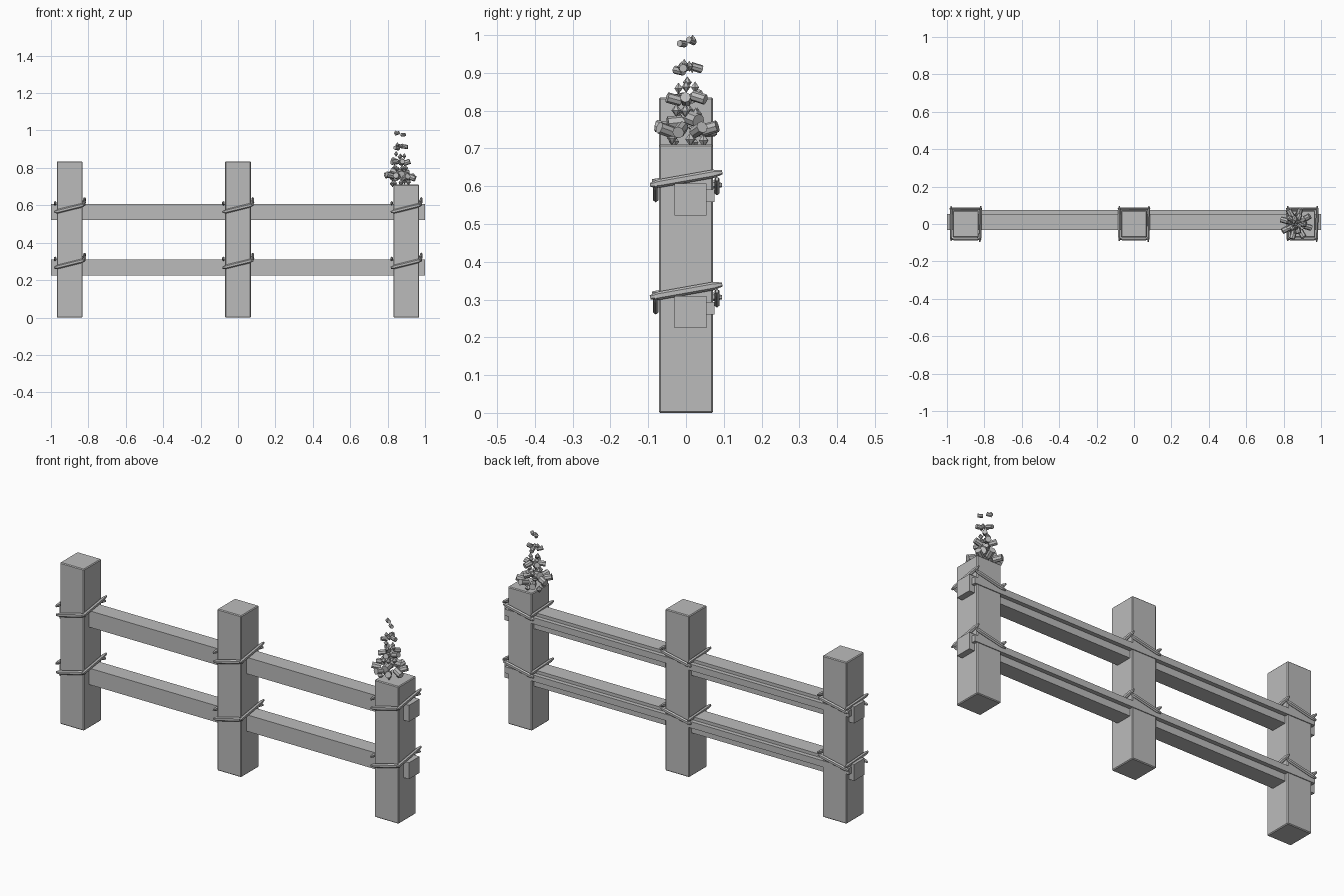
import bpy, bmesh, math, random
from mathutils import Vector, Matrix

cube = bpy.data.objects.get("Cube")
if cube:
    bpy.data.objects.remove(cube, do_unlink=True)
random.seed(4)

grey = bpy.data.materials.new("plain grey")
grey.use_nodes = True
colour = (0.5, 0.5, 0.5, 1)
grey.diffuse_color = colour
grey.node_tree.nodes["Principled BSDF"].inputs["Base Color"].default_value = colour


def finish(name, bm):
    mesh = bpy.data.meshes.new(name)
    bmesh.ops.recalc_face_normals(bm, faces=bm.faces)
    bm.to_mesh(mesh)
    bm.free()
    mesh.materials.append(grey)
    obj = bpy.data.objects.new(name, mesh)
    bpy.context.collection.objects.link(obj)
    return obj


def box(name, low, high, bevel=0):
    low, high = Vector(low), Vector(high)
    bm = bmesh.new()
    bmesh.ops.create_cube(bm, size=1, matrix=Matrix.Translation((low + high) / 2)
                          @ Matrix.Diagonal((*(high - low), 1)))
    obj = finish(name, bm)
    if bevel:
        mod = obj.modifiers.new("soft edges", "BEVEL")
        mod.width, mod.segments = bevel, 1
    return obj


def strap(bm, start, end, outward):
    """Flat six-sided lashing laid between two points, with pinched ends."""
    start, end, outward = Vector(start), Vector(end), Vector(outward)
    along = (end - start).normalized()
    across = along.cross(outward).normalized()
    rings = []
    for t, size in ((0, 0.5), (0.12, 1), (0.88, 1), (1, 0.5)):
        centre = start.lerp(end, t)
        ring = []
        for i in range(6):
            a = i * math.tau / 6
            ring.append(bm.verts.new(centre + size * (across * 0.011 * math.cos(a)
                                                      + outward * 0.008 * math.sin(a))))
        rings.append(ring)
    for a, b in zip(rings, rings[1:]):
        for i in range(6):
            j = (i + 1) % 6
            bm.faces.new((a[i], a[j], b[j], b[i]))
    bm.faces.new(rings[0])
    bm.faces.new(rings[-1])


# Posts, the one on the left side being cut short
for name, x, top in (("right_post", -0.9, 0.835), ("middle_post", 0, 0.835), ("left_post", 0.9, 0.71)):
    box(name, (x - 0.069, -0.072, 0), (x + 0.069, 0.072, top), 0.004)

# Rails with a thin batten along the back
for name, z in (("lower", 0.225), ("upper", 0.522)):
    box(name + "_rail", (-1, -0.031, z), (1, 0.054, z + 0.085))
    box(name + "_batten", (-0.985, 0.05, z + 0.036), (0.985, 0.076, z + 0.069))

    # Slanted lashings round each post
    for side, x in (("right", -0.9), ("middle", 0), ("left", 0.9)):
        bm = bmesh.new()
        h = z + 0.085
        strap(bm, (x - 0.083, -0.08, h - 0.044), (x + 0.083, -0.08, h - 0.003), (0, -1, 0))
        strap(bm, (x + 0.076, -0.095, h - 0.004), (x + 0.08, 0.096, h + 0.03), (1, 0, 0))
        strap(bm, (x + 0.086, 0.082, h + 0.012), (x - 0.086, 0.082, h - 0.025), (0, 1, 0))
        strap(bm, (x - 0.078, 0.095, h - 0.004), (x - 0.078, -0.09, h + 0.006), (-1, 0, 0))
        finish(f"{name}_{side}_lashing", bm)


def chunk(bm, place, radius, length, turn, pointed):
    """Faceted block, or a double-pointed shard standing upright."""
    matrix = Matrix.Translation(place) @ turn
    if pointed:
        for sign in (1, -1):
            flip = Matrix.Diagonal((1, 1, sign, 1))
            bmesh.ops.create_cone(bm, cap_ends=False, segments=6, radius1=radius, radius2=0,
                                  depth=length / 2,
                                  matrix=matrix @ flip @ Matrix.Translation((0, 0, length / 4)))
        bmesh.ops.remove_doubles(bm, verts=bm.verts, dist=0.0001)
    else:
        bmesh.ops.create_cone(bm, cap_ends=True, segments=8, radius1=radius, radius2=radius,
                              depth=length, matrix=matrix)


# Plume above the short post: layers of (height, count, ring radius, size)
block_layers = ((0.755, 8, 0.063, 0.016), (0.772, 3, 0.025, 0.019), (0.83, 5, 0.035, 0.014),
                (0.905, 3, 0.027, 0.011), (0.977, 2, 0.02, 0.009))
shard_layers = ((0.722, 5, 0.045, 0.014), (0.8, 6, 0.03, 0.013), (0.865, 4, 0.022, 0.012),
                (0.92, 4, 0.016, 0.011), (0.982, 1, 0.028, 0.011))
for name, layers, pointed in (("plume_blocks", block_layers, False),
                              ("plume_shards", shard_layers, True)):
    bm = bmesh.new()
    for height, count, ring, size in layers:
        for i in range(count):
            angle = i * math.tau / count + height * 9
            place = (0.867 + ring * math.cos(angle), 0.002 + ring * math.sin(angle),
                     height + random.uniform(-0.01, 0.01))
            tilt = 0 if pointed else math.pi / 2 + random.uniform(-0.4, 0.4)
            turn = Matrix.Rotation(angle, 4, "Z") @ Matrix.Rotation(tilt, 4, "Y")
            chunk(bm, place, size, size * (2.6 if pointed else 2.7), turn, pointed)
    finish(name, bm)
